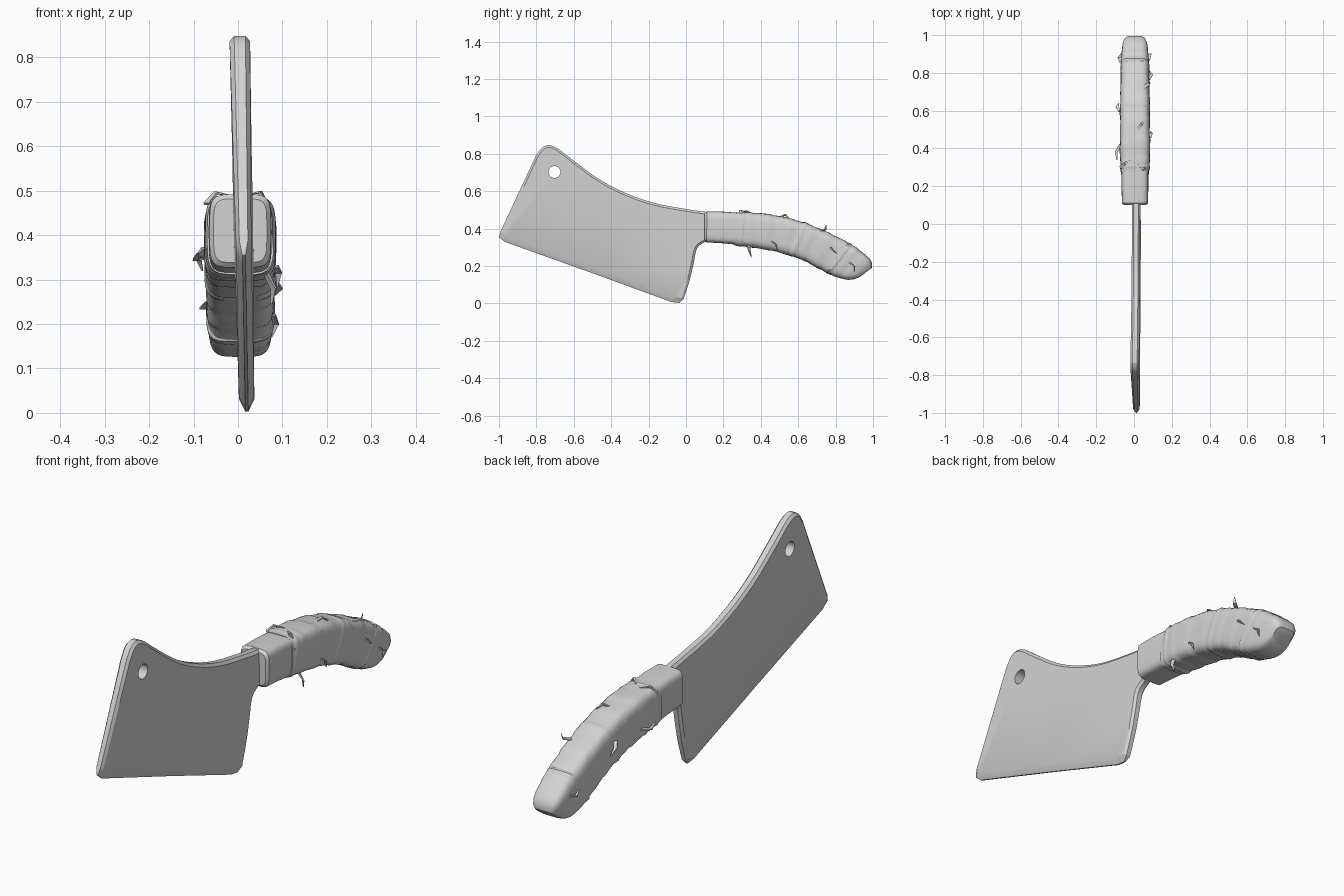
import bpy, bmesh, math, random
from mathutils import Vector

random.seed(4)
if "Cube" in bpy.data.objects:
    bpy.data.objects.remove(bpy.data.objects["Cube"])

grey = bpy.data.materials.new("plain grey")
grey.use_nodes = True
COLOR = (0.65, 0.65, 0.65, 1)
grey.diffuse_color = COLOR
grey.node_tree.nodes["Principled BSDF"].inputs["Base Color"].default_value = COLOR


def finish(bm, name, angle=35):
    bmesh.ops.recalc_face_normals(bm, faces=bm.faces)
    mesh = bpy.data.meshes.new(name)
    bm.to_mesh(mesh)
    bm.free()
    obj = bpy.data.objects.new(name, mesh)
    bpy.context.collection.objects.link(obj)
    mesh.materials.append(grey)
    bpy.ops.object.select_all(action="DESELECT")
    obj.select_set(True)
    bpy.context.view_layer.objects.active = obj
    bpy.ops.object.shade_smooth_by_angle(angle=math.radians(angle))
    return obj


def spline(pts, steps):
    """Catmull-Rom through tuples of any length."""
    pts = [Vector(p) for p in pts]
    pts = [2 * pts[0] - pts[1]] + pts + [2 * pts[-1] - pts[-2]]
    out = []
    for a, b, c, d in zip(pts, pts[1:], pts[2:], pts[3:]):
        for i in range(steps):
            t = i / steps
            out.append(b + (c - a) * t / 2 + (a - b * 2.5 + c * 2 - d / 2) * t * t
                       + (b * 3 - a - c * 3 + d) * t ** 3 / 2)
    return out + [pts[-2]]


def bridge(bm, a, b):
    n = len(a)
    for i in range(n):
        bm.faces.new((a[i], a[(i + 1) % n], b[(i + 1) % n], b[i]))


def loft(bm, rings):
    loops = [[bm.verts.new(p) for p in ring] for ring in rings]
    for a, b in zip(loops, loops[1:]):
        bridge(bm, a, b)
    bm.faces.new(loops[0])
    bm.faces.new(loops[-1])


# Blade: outlined in (y, z), tapering from spine to cutting edge
EDGE_A, EDGE_DIR = Vector((-0.035, 0.0)), Vector((-0.965, 0.345)).normalized()


def edge_distance(p):
    d = p - EDGE_A
    return EDGE_DIR.y * d.x - EDGE_DIR.x * d.y


def blade_point(p, side, frac):
    half = (0.017 + 0.011 * edge_distance(p)) * frac
    return (0.02 - 0.019 * p.y + side * half, p.x, p.y)


spine = spline([(-0.68, .826), (-.585, .752), (-.463, .664), (-.33, .594),
                (-.168, .537), (.02, .502), (.105, .49)], 4)
neck = spline([(.1, .328), (.06, .297), (.042, .22), (.02, .125), (-.013, .024)], 3)
outline = [Vector(p) for p in [(-.035, .003), (-.078, .008), (-.5, .162), (-.97, .33),
                               (-1, .355), (-.99, .388), (-.805, .785), (-.778, .826),
                               (-.757, .842), (-.735, .848), (-.71, .842)]]
outline += spine + [Vector((.2, .47)), Vector((.2, .35))] + neck

inner = []
for i, p in enumerate(outline):
    t = (outline[(i + 1) % len(outline)] - outline[i - 1]).normalized()
    depth = 0.03 if edge_distance(p) < 0.025 else 0.012
    inner.append(p + Vector((t.y, -t.x)) * depth)


def rim_frac(p):
    return 0.2 if edge_distance(p) < 0.025 else 0.55


bm = bmesh.new()
loops = []
for pts, side in ((inner, 1), (outline, 1), (outline, -1), (inner, -1)):
    loops.append([bm.verts.new(blade_point(p, side, 1 if pts is inner else rim_frac(p)))
                  for p in pts])
for a, b in zip(loops, loops[1:]):
    bridge(bm, a, b)

# Round hanging hole
circle = [Vector((-.703 + .032 * math.cos(a), .703 + .032 * math.sin(a)))
          for a in (math.tau * i / 20 for i in range(20))]
holes = [[bm.verts.new(blade_point(p, side, 1)) for p in circle] for side in (1, -1)]
bridge(bm, *holes)
for loop, hole in ((loops[0], holes[0]), (loops[-1], holes[1])):
    edges = [bm.edges.get((ring[i - 1], ring[i])) for ring in (loop, hole)
             for i in range(len(ring))]
    bmesh.ops.triangle_fill(bm, use_beauty=True, edges=edges, normal=(1, 0, 0))
finish(bm, "blade", 25)


# Handle sections: top (y, z), bottom (y, z) and half width
def section(row, power, count=32, scale=lambda a: 1):
    ty, tz, by, bz, w = row
    ring = []
    for i in range(count):
        a = math.tau * i / count
        c, s = math.cos(a), math.sin(a)
        u = math.copysign(abs(c) ** (2 / power), c) * scale(a)
        v = math.copysign(abs(s) ** (2 / power), s) * scale(a)
        ring.append((0.005 + w * u, (ty + by) / 2 + (ty - by) / 2 * v,
                     (tz + bz) / 2 + (tz - bz) / 2 * v))
    return ring


bm = bmesh.new()
loft(bm, [section(r, 5) for r in [(.1, .482, .1, .338, .06), (.112, .492, .11, .327, .069),
                                  (.2, .491, .195, .322, .071), (.34, .48, .32, .31, .07)]])
finish(bm, "bolster")

# Cloth-wrapped grip with overlapping spiral turns
rows = spline([(.275, .488, .26, .312, .074), (.4, .482, .37, .297, .08),
               (.55, .456, .49, .275, .078), (.7, .406, .61, .238, .077),
               (.82, .35, .71, .187, .075), (.91, .298, .785, .148, .073),
               (.965, .257, .84, .13, .07)], 9)
rings = []
for k, row in enumerate(rows):
    turn = k / len(rows) * 8
    fade = 1 if k < len(rows) - 8 else 0.3

    def wrap(a, turn=turn, fade=fade):
        lap = (turn + a / math.tau) % 1
        return 0.985 + fade * (0.04 * lap + random.uniform(-0.006, 0.006))
    rings.append(section(row, 4.2, scale=wrap))
rings += [section(r, 4) for r in [(.984, .238, .868, .126, .066),
                                  (.996, .212, .9, .13, .058), (.993, .19, .93, .142, .045)]]
bm = bmesh.new()
loft(bm, rings)
finish(bm, "wrapped_grip", 40)

# Loose threads and torn scraps of the wrapping
scraps = [
    [(.06, .30, .47), (.05, .29, .497), (.02, .32, .49)],
    [(.06, .33, .32), (.08, .34, .28), (.075, .35, .245)],
    [(.082, .46, .33), (.092, .48, .315), (.088, .49, .285)],
    [(.05, .72, .39), (.08, .745, .395), (.085, .75, .42)],
    [(.078, .77, .30), (.093, .79, .28), (.083, .81, .265)],
    [(.076, .87, .22), (.085, .9, .2), (.076, .9, .17)],
    [(.02, .50, .46), (.04, .53, .475), (.055, .55, .455)],
    [(-.07, .42, .35), (-.095, .38, .345), (-.09, .34, .36)],
    [(-.06, .9, .24), (-.08, .88, .235), (-.072, .85, .25)],
    [(-.07, .3, .47), (-.05, .32, .495), (-.01, .34, .488)],
    [(-.074, .6, .37), (-.09, .62, .35), (-.08, .64, .32)],
]
bm = bmesh.new()
for path in scraps:
    path = [Vector(p) for p in path]
    rings = []
    for i, p in enumerate(path):
        ahead = path[min(i + 1, 2)] - path[max(i - 1, 0)]
        q = ahead.to_track_quat("Z", "Y")
        r = (0.009, 0.007, 0.002)[i]
        rings.append([p + q @ Vector((r * x, r * y, 0))
                      for x, y in ((1, 0.4), (-1, 0.4), (-1, -0.4), (1, -0.4))])
    loft(bm, rings)
finish(bm, "torn_scraps")

# Raised folds at the ends of the wrapping
for name, k in (("front_fold", 1), ("middle_fold", 22), ("rear_fold", 40)):
    bm = bmesh.new()
    loft(bm, [section(rows[k + j], 4.2, scale=lambda a, s=s: s + 0.012 * math.sin(3 * a + k))
              for j, s in enumerate((0.98, 1.045, 1.02, 0.97))])
    finish(bm, name, 40)
